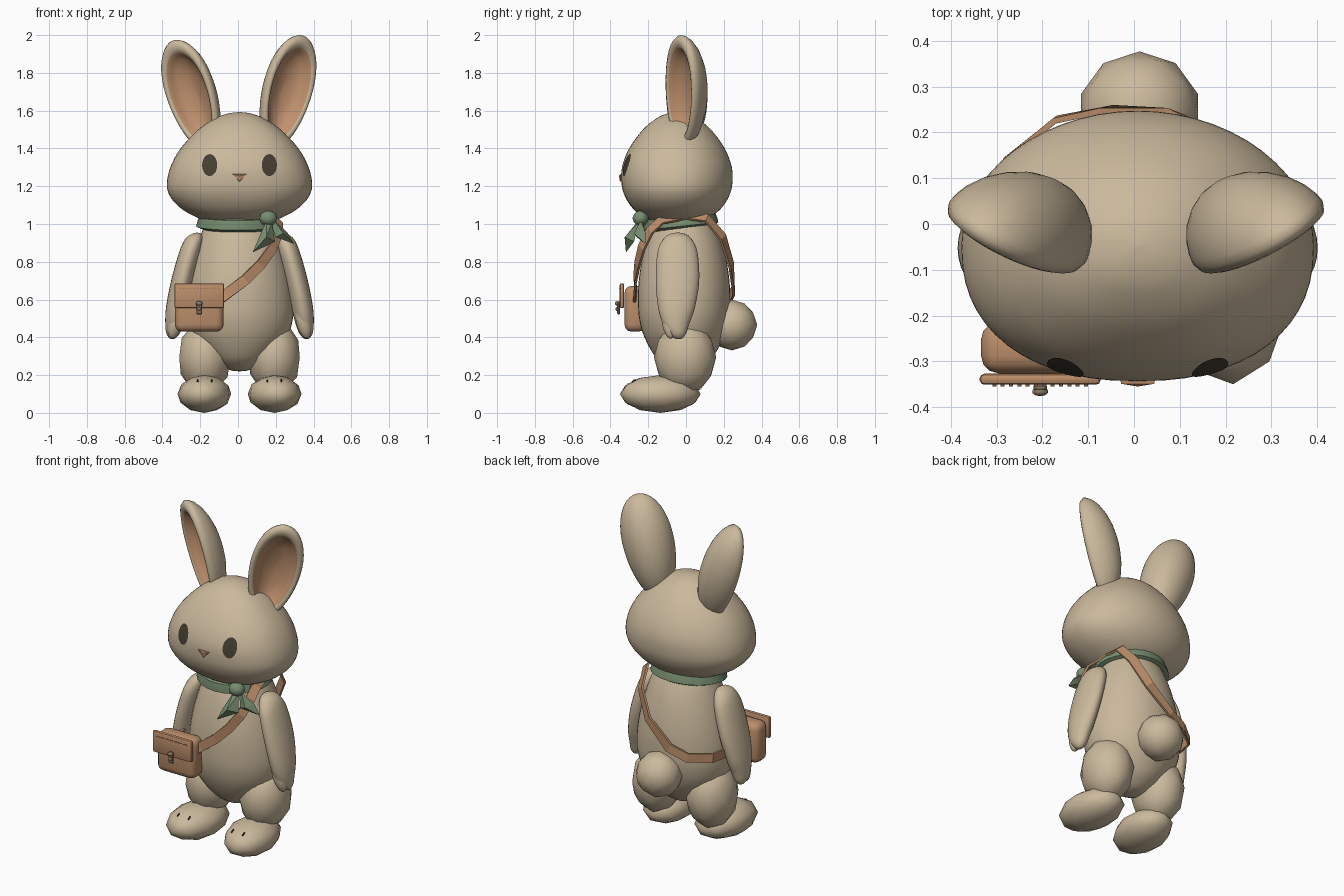
import bpy, bmesh, math
from mathutils import Matrix, Vector
from mathutils.bvhtree import BVHTree

if "Cube" in bpy.data.objects:
    bpy.data.objects.remove(bpy.data.objects["Cube"])

MID = 0.008  # symmetry line of the animal


def material(name, r, g, b):
    m = bpy.data.materials.new(name)
    m.use_nodes = True
    m.diffuse_color = (r, g, b, 1)
    m.node_tree.nodes["Principled BSDF"].inputs["Base Color"].default_value = (r, g, b, 1)
    return m


FUR = material("beige fur", 0.595, 0.485, 0.335)
PINK = material("inner ear tan", 0.53, 0.285, 0.155)
DARK = material("dark brown", 0.06, 0.049, 0.031)
GREEN = material("sage cloth", 0.185, 0.265, 0.16)
LEATHER = material("tan leather", 0.5, 0.272, 0.145)
STITCH = material("brown thread", 0.22, 0.11, 0.06)
METAL = material("dull metal", 0.26, 0.19, 0.13)


def finish(name, bm, *mats, smooth=True, angle=None):
    bmesh.ops.remove_doubles(bm, verts=bm.verts, dist=1e-5)
    bmesh.ops.recalc_face_normals(bm, faces=bm.faces)
    me = bpy.data.meshes.new(name)
    bm.to_mesh(me)
    bm.free()
    ob = bpy.data.objects.new(name, me)
    bpy.context.collection.objects.link(ob)
    for m in mats:
        me.materials.append(m)
    for p in me.polygons:
        p.use_smooth = smooth
    if angle:
        bpy.ops.object.select_all(action='DESELECT')
        ob.select_set(True)
        bpy.context.view_layer.objects.active = ob
        bpy.ops.object.shade_smooth_by_angle(angle=math.radians(angle))
    return ob


def skin(bm, loops):
    """Bridge equal vertex loops and cap both ends."""
    for a, b in zip(loops, loops[1:]):
        for i in range(len(a)):
            j = (i + 1) % len(a)
            bm.faces.new((a[i], a[j], b[j], b[i]))
    bm.faces.new(loops[0])
    bm.faces.new(loops[-1])


def smooth_rows(rows, k):
    """Catmull-Rom interpolation of every column."""
    out = []
    for i in range(len(rows) - 1):
        p = [rows[max(0, min(len(rows) - 1, i + o))] for o in (-1, 0, 1, 2)]
        for s in range(k):
            t = s / k
            out.append([b + 0.5 * t * (c - a + t * (2*a - 5*b + 4*c - d + t * (3*(b - c) + d - a)))
                        for a, b, c, d in zip(*p)])
    return out + [list(rows[-1])]


def loft(rows, seg=40, k=4, front=2.0):
    """Stack ellipses; each row is z, half width, half depth, centre x, centre y."""
    bm = bmesh.new()
    loops = []
    for z, w, d, cx, cy in smooth_rows(rows, k):
        w, d, ring = max(w, 1e-3), max(d, 1e-3), []
        for i in range(seg):
            a = math.tau * i / seg
            c, s = math.cos(a), math.sin(a)
            e = 2 / front if s < 0 else 1
            ring.append(bm.verts.new((cx + w * math.copysign(abs(c)**e, c),
                                      cy + d * math.copysign(abs(s)**e, s), z)))
        loops.append(ring)
    skin(bm, loops)
    return bm


def ball(name, mat, loc, radii, rot=(0, 0, 0), sub=2):
    bm = bmesh.new()
    bmesh.ops.create_icosphere(bm, subdivisions=sub, radius=1)
    turn = Matrix.Identity(3)
    for axis, ang in zip("XYZ", rot):
        turn = Matrix.Rotation(math.radians(ang), 3, axis) @ turn
    bm.transform(Matrix.Translation(loc) @ turn.to_4x4() @ Matrix.Diagonal((*radii, 1)))
    return finish(name, bm, mat)


def box(name, mat, loc, size, bevel=0.0, seg=3):
    bm = bmesh.new()
    bmesh.ops.create_cube(bm, size=1, matrix=Matrix.Translation(loc) @ Matrix.Diagonal((*size, 1)))
    if bevel:
        bmesh.ops.bevel(bm, geom=bm.edges[:], offset=bevel, segments=seg, profile=0.5, affect='EDGES')
    return finish(name, bm, mat, angle=35)


def hull(name, mat, points):
    bm = bmesh.new()
    for p in points:
        bm.verts.new(p)
    bmesh.ops.convex_hull(bm, input=bm.verts)
    return finish(name, bm, mat, smooth=False)


# Head and body
head_rows = [(z, w, d, MID, -0.048) for z, w, d in (
    (0.995, 0, 0), (1.0, .1, .08), (1.02, .19, .15), (1.06, .275, .21), (1.1, .33, .248),
    (1.15, .37, .277), (1.21, .385, .293), (1.3, .366, .291), (1.4, .312, .253),
    (1.5, .218, .18), (1.56, .128, .107), (1.585, .06, .052), (1.593, 0, 0))]
head = loft(head_rows, 56, front=2.3)
tree = BVHTree.FromBMesh(head)
finish("head", head, FUR)
body_rows = [(z, w, d, MID, -0.01) for z, w, d in (
    (.22, 0, 0), (.225, .045, .05), (.25, .1, .1), (.3, .165, .155), (.4, .25, .21), (.5, .283, .238),
    (.6, .285, .244), (.7, .272, .24), (.8, .25, .225), (.9, .22, .2), (.98, .19, .17), (1.04, .16, .14))]
finish("body", loft(body_rows), FUR)
ball("tail", FUR, (MID + .004, .243, .465), (.134, .134, .134))

# Ear outline turned around its depth axis: radius, depth
ear_profile = ((0, .125), (.2, .122), (.42, .111), (.62, .092), (.8, .065), (.92, .036), (.98, .01), (1, -.008),
               (.96, -.026), (.88, -.032), (.79, -.024), (.72, 0), (.62, .025), (.4, .048), (0, .058))


def ear(name, s):
    bm = bmesh.new()
    seg, loops = 40, []
    for r, y in ear_profile:
        r = max(r, 1e-3)
        ring = [(r * math.cos(math.tau * i / seg), r * math.sin(math.tau * i / seg)) for i in range(seg)]
        loops.append([bm.verts.new((.144 * u * (1 + .13 * v), y, .313 * v)) for u, v in ring])
    skin(bm, loops)
    inner = {v for ring in loops[-5:] for v in ring}
    for f in bm.faces:
        f.material_index = int(all(v in inner for v in f.verts))
    lean = 15 if s > 0 else 18
    bm.transform(Matrix.Translation((MID + s * .25, -.012, 1.697 if s > 0 else 1.676))
                 @ Matrix.Rotation(math.radians(s * lean), 4, 'Y')
                 @ Matrix.Rotation(math.radians(s * 32), 4, 'Z'))
    finish(name, bm, FUR, PINK)


arm_rows = ((.955, 0, 0, .225, -.045), (.947, .025, .04, .228, -.045), (.92, .048, .075, .24, -.045),
            (.85, .058, .106, .262, -.045), (.7, .06, .115, .302, -.045), (.56, .057, .098, .332, -.05),
            (.47, .048, .07, .345, -.053), (.42, .035, .045, .352, -.045), (.395, .015, .02, .355, -.04),
            (.39, 0, 0, .355, -.04))

# Paired parts
for side, s in (("left", 1), ("right", -1)):
    ear(side + "_ear", s)
    finish(side + "_arm", loft([(z, w, d, MID + s * x, y) for z, w, d, x, y in arm_rows], 24), FUR)
    ball(side + "_thumb", FUR, (MID + s * .338, -.092, .482), (.038, .036, .093), (8, -s * 14, 0), 3)
    ball(side + "_leg", FUR, (MID + s * .184, -.005, .295), (.142, .165, .2))
    ball(side + "_foot", FUR, (MID + s * .186, -.136, .1), (.143, .215, .1), (0, 0, s * 6))
    for n, x in enumerate((.147, .222)):
        ball(f"{side}_toe_line_{n + 1}", DARK, (MID + s * x, -.275, .17), (.005, .016, .006), (28, 0, 0), 1)
    # Eye plate laid on the head surface
    bm = bmesh.new()
    rim = []
    for i in range(28):
        a = math.tau * i / 28
        o = Vector((MID + s * .158 + .04 * math.cos(a), -1, 1.312 + .058 * math.sin(a)))
        rim.append(bm.verts.new(tree.ray_cast(o, Vector((0, 1, 0)))[0] + Vector((0, -.003, 0))))
    o = Vector((MID + s * .158, -1, 1.312))
    hub = bm.verts.new(tree.ray_cast(o, Vector((0, 1, 0)))[0] + Vector((0, -.004, 0)))
    for i in range(28):
        bm.faces.new((rim[i], rim[(i + 1) % 28], hub))
    finish(side + "_eye", bm, DARK)

hull("nose", PINK, [(MID + x, y, z) for x, y, z in (
    (-.04, -.33, 1.266), (.04, -.33, 1.266), (0, -.33, 1.222), (-.036, -.349, 1.263),
    (.036, -.349, 1.263), (0, -.35, 1.226), (0, -.355, 1.255))])

# Neck scarf with a knot and two pointed ends
bm = loft([(z, w, d, 0, 0) for z, w, d in (
    (.04, .18, .165), (.028, .208, .19), (0, .216, .198), (-.022, .222, .2), (-.036, .19, .17))], 24, 1)
bm.transform(Matrix.Translation((0, -.03, 1.01)) @ Matrix.Rotation(math.radians(6), 4, 'X'))
finish("scarf", bm, GREEN, angle=40)
ball("scarf_knot", GREEN, (.16, -.24, 1.03), (.048, .043, .042))
hull("scarf_end_front", GREEN, ((.15, -.25, 1.02), (.18, -.25, 1.01), (.11, -.3, .925), (.196, -.275, .907),
                                (.15, -.325, .93), (.15, -.27, .93), (.078, -.318, .85)))
hull("scarf_end_side", GREEN, ((.165, -.23, 1.02), (.19, -.24, 1.02), (.2, -.26, .93), (.262, -.215, .955),
                               (.24, -.275, .95), (.22, -.22, .94), (.297, -.215, .895)))

# Shoulder strap as a flat ribbon
path = [Vector(p) for p in (
    (-.14, -.265, .57), (-.06, -.27, .63), (.04, -.27, .705), (.12, -.258, .785), (.185, -.235, .875),
    (.216, -.19, .965), (.215, -.13, 1.02), (.19, 0, 1.045), (.195, .11, 1.03), (.172, .195, .93),
    (.09, .24, .78), (-.06, .25, .645), (-.17, .228, .605), (-.28, .14, .6),
    (-.305, 0, .6), (-.27, -.17, .6), (-.22, -.25, .6))]
bm = bmesh.new()
pairs = []
for i, p in enumerate(path):
    along = path[min(i + 1, len(path) - 1)] - path[max(i - 1, 0)]
    out = p - Vector((0, 0, min(p.z, .85)))
    half = along.cross(out).normalized() * .027
    pairs.append((bm.verts.new(p - half), bm.verts.new(p + half)))
for (a, b), (c, d) in zip(pairs, pairs[1:]):
    bm.faces.new((a, b, d, c))
strap = finish("strap", bm, LEATHER, smooth=False)
mod = strap.modifiers.new("thickness", 'SOLIDIFY')
mod.thickness, mod.offset = .013, 0

# Bag with flap, stitches and clasp
BX = -.205
box("bag", LEATHER, (BX, -.27, .551), (.258, .112, .242), .038)
box("bag_flap", LEATHER, (BX, -.339, .62), (.264, .024, .132), .01, 2)
for i in range(12):
    box(f"stitch_{i + 1}", STITCH, (BX - .1 + i * .0182, -.352, .657), (.009, .005, .004))
box("clasp_strap", METAL, (BX, -.357, .556), (.03, .014, .07), .004, 1)
ball("clasp_knob", METAL, (BX, -.366, .58), (.018, .01, .012))
ball("clasp_pin", METAL, (BX, -.366, .55), (.01, .008, .01))
